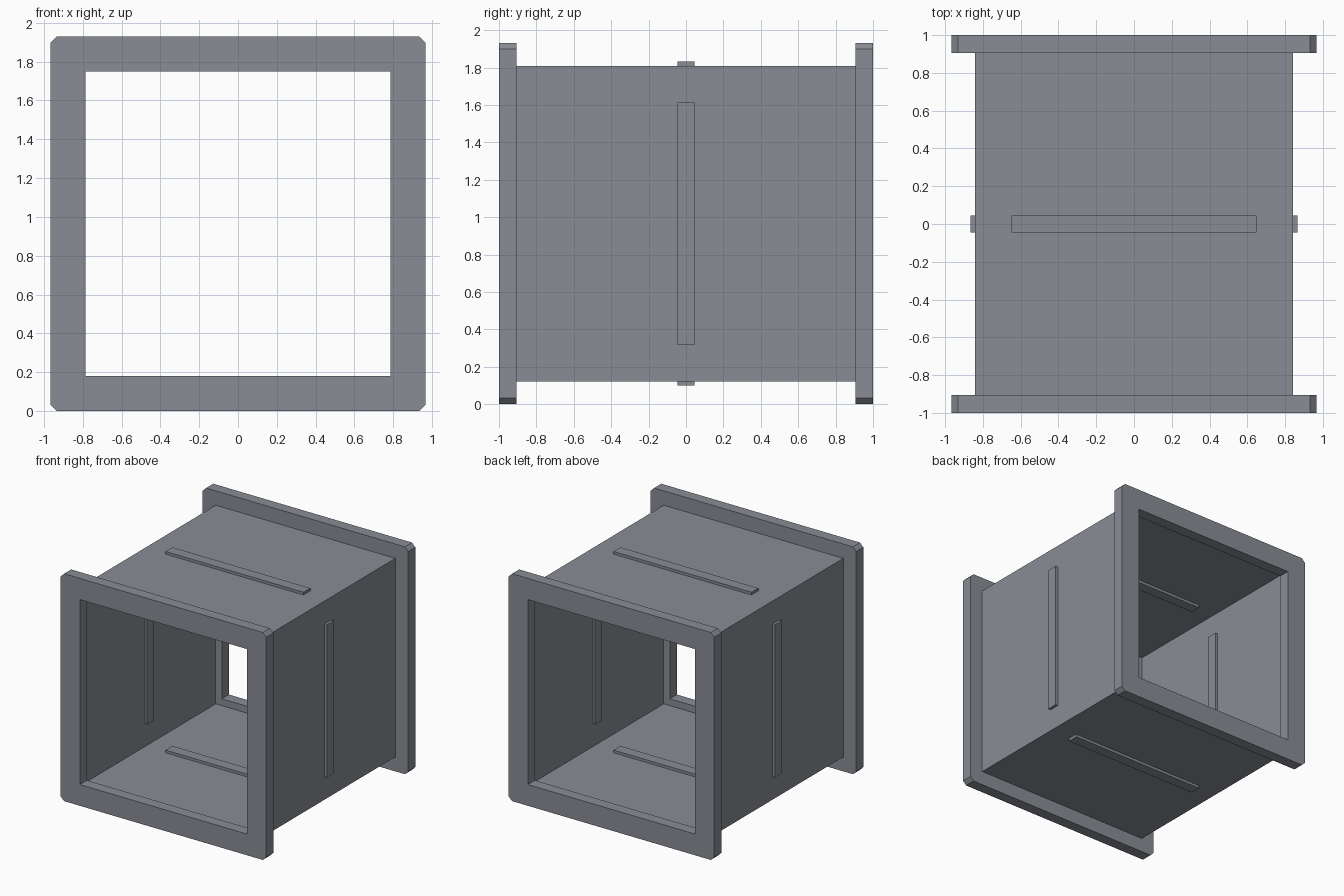
import bpy, bmesh
from mathutils import Matrix, Vector

if "Cube" in bpy.data.objects:
    bpy.data.objects.remove(bpy.data.objects["Cube"])

CZ = 0.965      # height of the duct axis
OUTER = 0.965   # flange half width
OPEN = 0.785    # flange opening half width
WALL = 0.843    # sheet wall half width
CUT = 0.032     # flange corner chamfer
THICK = 0.095   # flange depth

metal = bpy.data.materials.new("grey metal")
metal.diffuse_color = (0.25, 0.265, 0.30, 1)
metal.use_nodes = True
metal.node_tree.nodes["Principled BSDF"].inputs["Base Color"].default_value = metal.diffuse_color


def finish(name, bm):
    mesh = bpy.data.meshes.new(name)
    bm.to_mesh(mesh)
    bm.free()
    mesh.materials.append(metal)
    obj = bpy.data.objects.new(name, mesh)
    bpy.context.collection.objects.link(obj)
    return obj


def flange(name, y0, y1):
    """Square ring with chamfered outer corners, joined to the opening."""
    bm = bmesh.new()
    outer, inner = [], []
    o, c = OUTER, OUTER - CUT
    for sx, sz in ((-1, -1), (1, -1), (1, 1), (-1, 1)):
        pair = [(sx * o, sz * c), (sx * c, sz * o)]
        outer += pair if sx * sz > 0 else pair[::-1]
        inner.append((sx * OPEN, sz * OPEN))
    put = lambda pts, y: [bm.verts.new((x, y, CZ + z)) for x, z in pts]
    of, ob, nf, nb = put(outer, y0), put(outer, y1), put(inner, y0), put(inner, y1)
    for i in range(8):
        j = (i + 1) % 8
        bm.faces.new((of[i], of[j], ob[j], ob[i]))
    for i in range(4):
        j = (i + 1) % 4
        bm.faces.new((nf[j], nf[i], nb[i], nb[j]))
        a, b, d, e = 2 * i, 2 * i + 1, 2 * j, 2 * j + 1
        for o_, n_ in ((of, nf), (ob, nb)):
            bm.faces.new((o_[a], o_[b], n_[i]))
            bm.faces.new((o_[b], o_[d], n_[j], n_[i]))
    bmesh.ops.recalc_face_normals(bm, faces=bm.faces)
    finish(name, bm)


# end flanges
flange("front_flange", -1.0, -1.0 + THICK)
flange("back_flange", 1.0 - THICK, 1.0)

# open-ended single sheet duct between the flanges
bm = bmesh.new()
L = 1.0 - THICK
corners = ((-1, -1), (1, -1), (1, 1), (-1, 1))
rings = [[bm.verts.new((x * WALL, y, CZ + z * WALL)) for x, z in corners] for y in (-L, L)]
for i in range(4):
    j = (i + 1) % 4
    bm.faces.new((rings[0][i], rings[0][j], rings[1][j], rings[1][i]))
finish("duct_walls", bm)

# stiffening ribs through the middle of each wall, one per quarter turn
for k, side in enumerate(("top", "right", "bottom", "left")):
    bm = bmesh.new()
    bmesh.ops.create_cube(bm, size=1)
    bm.transform(Matrix.Translation((0, 0, CZ))
                 @ Matrix.Rotation(k * 1.5707963, 4, 'Y')
                 @ Matrix.Translation((0, 0, WALL))
                 @ Matrix.Diagonal(Vector((1.295, 0.092, 0.046, 1))))
    finish(side + "_rib", bm)
